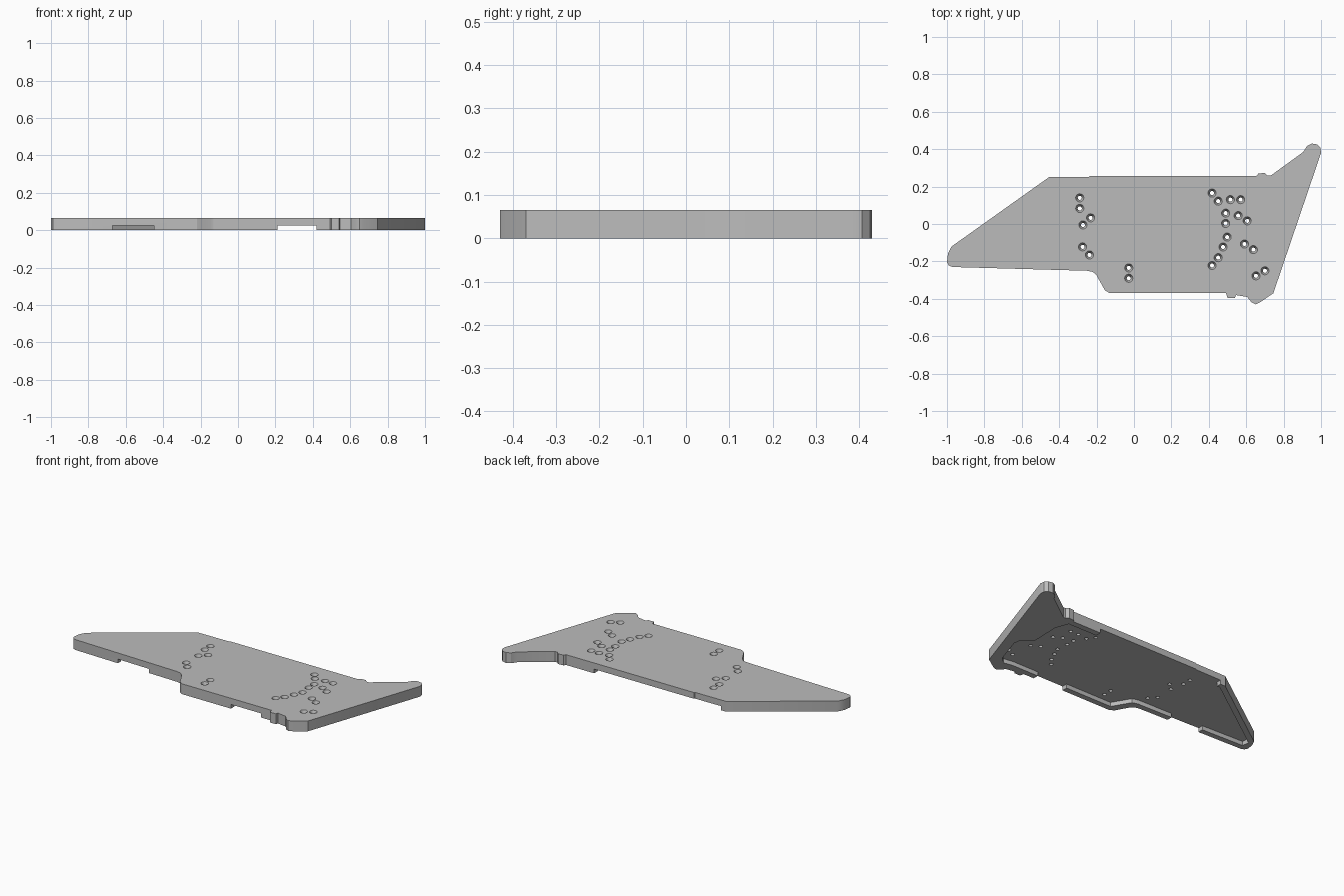
import bpy, bmesh, math

THICK = 0.065      # overall height
RECESS = 0.026     # depth of the underside pocket

if "Cube" in bpy.data.objects:
    bpy.data.objects.remove(bpy.data.objects["Cube"], do_unlink=True)

# Single plain grey
grey = bpy.data.materials.new("plain_grey")
grey.use_nodes = True
colour = (0.5, 0.5, 0.5, 1)
grey.diffuse_color = colour
grey.node_tree.nodes["Principled BSDF"].inputs["Base Color"].default_value = colour


def finish_mesh(name, bm):
    """Turn a bmesh into a linked object with the grey material."""
    bmesh.ops.recalc_face_normals(bm, faces=bm.faces)
    mesh = bpy.data.meshes.new(name)
    bm.to_mesh(mesh)
    bm.free()
    mesh.materials.append(grey)
    obj = bpy.data.objects.new(name, mesh)
    bpy.context.collection.objects.link(obj)
    return obj


def extrude_profile(name, points, bottom, top):
    """Extrude a flat outline straight up."""
    bm = bmesh.new()
    base = bm.faces.new([bm.verts.new((x, y, bottom)) for x, y in points])
    result = bmesh.ops.extrude_face_region(bm, geom=[base])
    raised = [g for g in result["geom"] if isinstance(g, bmesh.types.BMVert)]
    bmesh.ops.translate(bm, verts=raised, vec=(0, 0, top - bottom))
    return finish_mesh(name, bm)


def add_countersink(bm, x, y, profile, sides=20):
    """Add a closed turned solid, given (radius, height) pairs."""
    rings = []
    for radius, z in profile:
        angles = [math.tau * i / sides for i in range(sides)]
        rings.append([bm.verts.new((x + radius * math.cos(a), y + radius * math.sin(a), z))
                      for a in angles])
    for low, high in zip(rings, rings[1:]):
        for i in range(sides):
            j = (i + 1) % sides
            bm.faces.new((low[i], low[j], high[j], high[i]))
    bm.faces.new(rings[0][::-1])
    bm.faces.new(rings[-1])


def cut_away(target, cutter):
    """Subtract the cutter from the target and discard it."""
    cutter.hide_render = True
    modifier = target.modifiers.new("cut", "BOOLEAN")
    modifier.operation = "DIFFERENCE"
    modifier.solver = "EXACT"
    modifier.object = cutter
    bpy.context.view_layer.objects.active = target
    bpy.ops.object.modifier_apply(modifier=modifier.name)
    bpy.data.objects.remove(cutter, do_unlink=True)


# Outer silhouette of the plate, clockwise from the back corner
outline = [
    (-.455, .25), (-.24, .252), (-.235, .257), (.655, .257), (.665, .27), (.7, .273),
    (.715, .258), (.73, .258), (.905, .385), (.925, .417), (.952, .43), (.98, .425),
    (.997, .407), (1, .38), (.745, -.37), (.675, -.418), (.65, -.43), (.627, -.417),
    (.605, -.39), (.545, -.38), (.54, -.395), (.5, -.395), (.492, -.37), (-.13, -.37),
    (-.155, -.355), (-.2, -.275), (-.22, -.256), (-.25, -.25), (-.97, -.23),
    (-.99, -.222), (-1, -.205), (-.995, -.16), (-.975, -.12)]
plate = extrude_profile("case_plate", outline, 0, THICK)

# Underside pocket, running out through the rim at the gaps
pocket = [
    (-.42, .22), (-.42, .32), (.46, .32), (.46, .22), (.66, .22), (.69, .14),
    (.685, -.04), (.75, -.1), (.755, -.14), (.7, -.31), (.66, -.345), (.6, -.335),
    (.42, -.335), (.42, -.5), (.21, -.5), (.21, -.335), (-.11, -.335), (-.175, -.225),
    (-.21, -.215), (-.45, -.21), (-.45, -.35), (-.67, -.35), (-.67, -.205),
    (-.955, -.195), (-.96, -.15), (-.44, .22)]
cut_away(plate, extrude_profile("pocket_cutter", pocket, -.02, RECESS))

# Countersunk screw holes
holes = [
    (-.29, .14), (-.29, .083), (-.232, .033), (-.273, -.005), (-.275, -.122),
    (-.238, -.165), (-.028, -.235), (-.028, -.29), (.417, .165), (.45, .122),
    (.515, .13), (.57, .13), (.49, .058), (.557, .045), (.605, .017), (.49, .003),
    (.498, -.07), (.476, -.123), (.45, -.18), (.417, -.222), (.59, -.107),
    (.638, -.137), (.652, -.277), (.7, -.25)]
sink_profile = [(.011, -.02), (.011, .045), (.022, THICK), (.022, .08)]
hole_bm = bmesh.new()
for x, y in holes:
    add_countersink(hole_bm, x, y, sink_profile)
cut_away(plate, finish_mesh("hole_cutter", hole_bm))

# Smooth the rounded corners, keep the hard edges
bpy.ops.object.select_all(action="DESELECT")
plate.select_set(True)
bpy.context.view_layer.objects.active = plate
bpy.ops.object.shade_smooth_by_angle(angle=math.radians(30))
